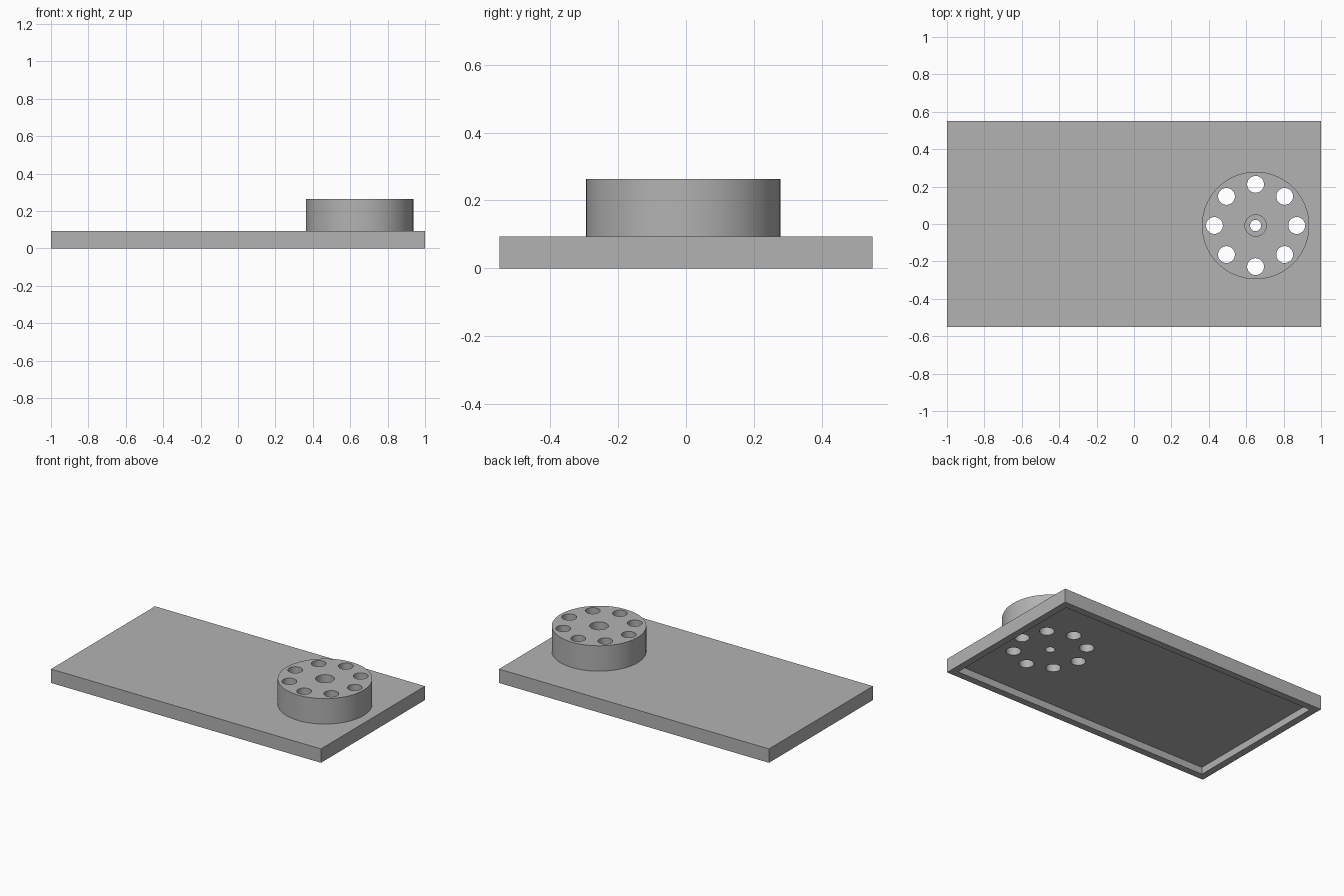
import bpy
import math

cube = bpy.data.objects.get("Cube")
if cube:
    bpy.data.objects.remove(cube, do_unlink=True)

LENGTH, WIDTH, THICK = 2.0, 1.1, 0.093
WALL, POCKET = 0.047, 0.047
HUB_X, HUB_Y, HUB_R, HUB_TOP = 0.65, -0.008, 0.287, 0.263
RING_R, HOLE_R, BORE_R, PIN_R = 0.22, 0.045, 0.057, 0.03

grey = bpy.data.materials.new("plain grey")
grey.use_nodes = True
colour = (0.45, 0.45, 0.45, 1)
grey.diffuse_color = colour
grey.node_tree.nodes["Principled BSDF"].inputs["Base Color"].default_value = colour


def box(name, sx, sy, z0, z1):
    bpy.ops.mesh.primitive_cube_add(size=1, location=(0, 0, (z0 + z1) / 2))
    obj = bpy.context.object
    obj.name = name
    obj.scale = (sx, sy, z1 - z0)
    bpy.ops.object.transform_apply(location=True, rotation=False, scale=True)
    obj.data.materials.append(grey)
    return obj


def cylinder(name, x, y, r, z0, z1, sides=48):
    bpy.ops.mesh.primitive_cylinder_add(
        vertices=sides, radius=r, depth=z1 - z0, location=(x, y, (z0 + z1) / 2))
    obj = bpy.context.object
    obj.name = name
    obj.data.materials.append(grey)
    return obj


def combine(target, tool, operation):
    tool.hide_render = True
    mod = target.modifiers.new(operation.title(), 'BOOLEAN')
    mod.operation = operation
    mod.solver = 'EXACT'
    mod.object = tool
    bpy.context.view_layer.objects.active = target
    bpy.ops.object.modifier_apply(modifier=mod.name)
    bpy.data.objects.remove(tool, do_unlink=True)


# Base plate with a round hub, hollowed from below
plate = box("base_plate_with_hub", LENGTH, WIDTH, 0, THICK)
combine(plate, cylinder("hub", HUB_X, HUB_Y, HUB_R, THICK - 0.02, HUB_TOP, 96), 'UNION')
combine(plate, box("pocket", LENGTH - 2 * WALL, WIDTH - 2 * WALL, -0.1, POCKET), 'DIFFERENCE')

# Ring of through holes
for i in range(8):
    a = i * math.tau / 8
    hole = cylinder("ring_hole", HUB_X + RING_R * math.cos(a),
                    HUB_Y + RING_R * math.sin(a), HOLE_R, -0.1, 0.4)
    combine(plate, hole, 'DIFFERENCE')

# Stepped centre hole: wide bore above, narrow pin hole below
combine(plate, cylinder("centre_bore", HUB_X, HUB_Y, BORE_R, THICK, 0.4), 'DIFFERENCE')
combine(plate, cylinder("pin_hole", HUB_X, HUB_Y, PIN_R, -0.1, 0.4), 'DIFFERENCE')

# Smooth round walls, crisp edges
bpy.ops.object.select_all(action='DESELECT')
plate.select_set(True)
bpy.context.view_layer.objects.active = plate
bpy.ops.object.shade_smooth_by_angle(angle=math.radians(30))
